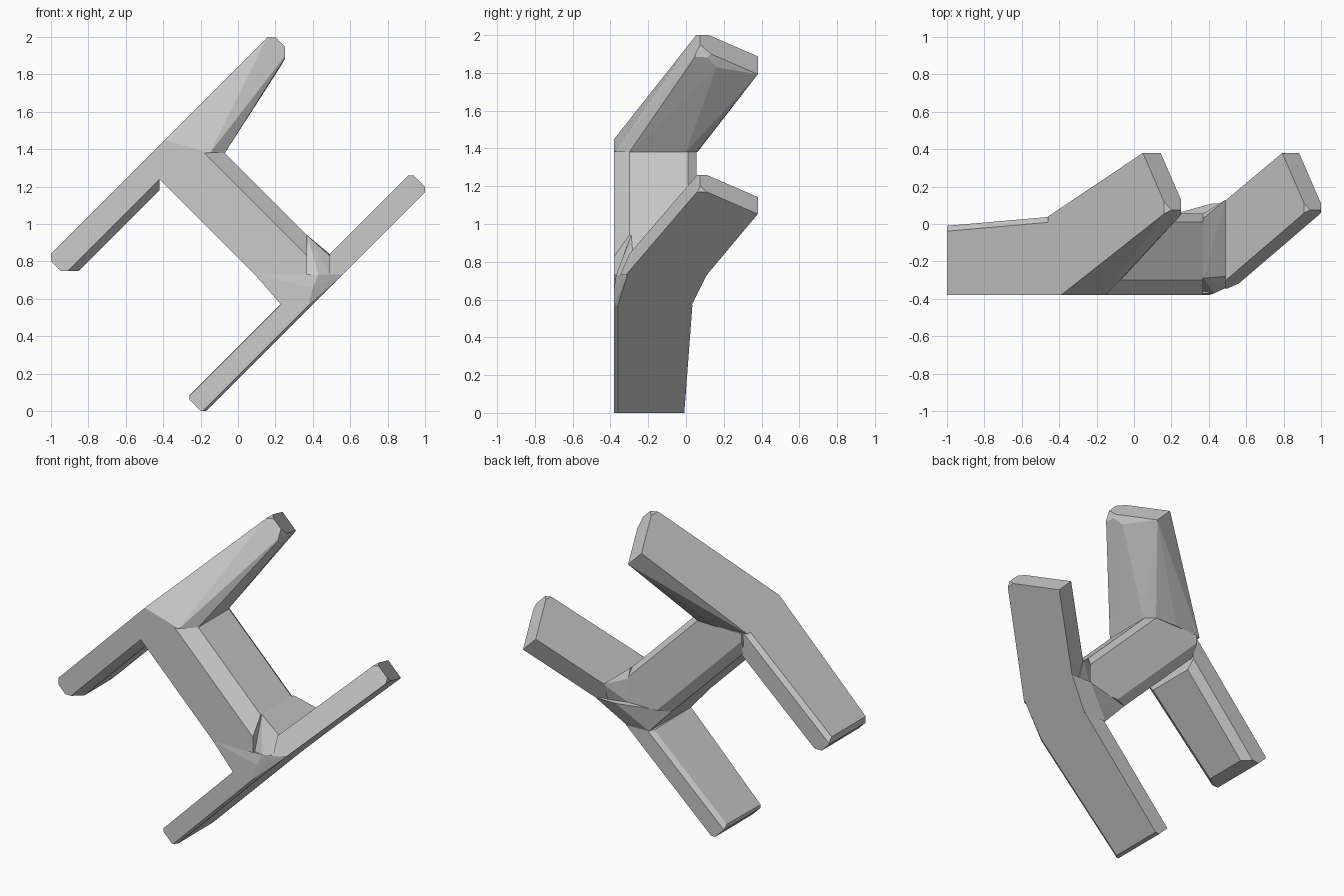
import bpy, bmesh
from mathutils import Vector

if "Cube" in bpy.data.objects:
    bpy.data.objects.remove(bpy.data.objects["Cube"])


def diag(s, k, y):
    """Diagonal frame: s = x + z runs along the plates, k = z - x runs along the bar."""
    return Vector(((s - k) / 2, y, (s + k) / 2))


def clip(bm, axis, limit, sign):
    no = Vector((0, 0, 0))
    no[axis] = sign
    co = Vector((0, 0, 0))
    co[axis] = limit
    geom = bm.verts[:] + bm.edges[:] + bm.faces[:]
    bmesh.ops.bisect_plane(bm, geom=geom, dist=1e-5, plane_co=co, plane_no=no, clear_outer=True)


def hull(bm):
    res = bmesh.ops.convex_hull(bm, input=bm.verts[:])
    junk = {g for g in res["geom_interior"] + res["geom_unused"] if isinstance(g, bmesh.types.BMVert)}
    bmesh.ops.delete(bm, geom=list(junk), context='VERTS')


def part(name, pts, lo=(-1, -.38, 0), hi=(1, .38, 2)):
    """Convex solid through the points, trimmed to an axis-aligned box."""
    bm = bmesh.new()
    for p in pts:
        bm.verts.new(p)
    hull(bm)
    for a in range(3):
        clip(bm, a, lo[a], -1)
        clip(bm, a, hi[a], 1)
    pts = [v.co.copy() for v in bm.verts]
    bm.free()
    # Re-hull the trimmed points to close the cut ends
    bm = bmesh.new()
    for p in pts:
        bm.verts.new(p)
    bmesh.ops.remove_doubles(bm, verts=bm.verts[:], dist=1e-4)
    hull(bm)
    bmesh.ops.dissolve_limit(bm, angle_limit=0.02, verts=bm.verts[:], edges=bm.edges[:])
    bmesh.ops.recalc_face_normals(bm, faces=bm.faces[:])
    me = bpy.data.meshes.new(name)
    bm.to_mesh(me)
    bm.free()
    ob = bpy.data.objects.new(name, me)
    bpy.context.collection.objects.link(ob)
    return ob


def leg(section, s0, s1, flare):
    """Sweep a (k, y) section along s, widening the back edge."""
    a = [diag(s0, k, y) for k, y in section]
    b = [diag(s1, k, y + flare if y > -.2 else y) for k, y in section]
    return a + b


# Rounded-off end shared by both raised arms, as (s, y)
TIP = [(2.15, .05), (2.2, .075), (1.935, .38)]


def tip(k0, k1):
    return [diag(s, k, y) for k in (k0, k1) for s, y in TIP]


# Straight lower legs of the two plates
part("upper_plate_leg",
     leg([(1.84, -.38), (1.66, -.38), (1.60, -.33), (1.60, -.06), (1.65, -.01),
          (1.81, -.01), (1.84, -.04)], -.2, .95, .05),
     lo=(-1, -.38, .75), hi=(-.42, .38, 1.38))
part("lower_plate_leg",
     leg([(.34, -.38), (.19, -.38), (.17, -.36), (.17, -.01), (.32, -.01), (.345, -.04)],
         -.2, 1.0, .045),
     lo=(-.26, -.38, 0), hi=(1, .38, .57))

# Upper arm, thickening down to the bar
part("upper_plate_arm",
     tip(1.84, 1.65) + [Vector(p) for p in (
         (-.46, -.38, 1.38), (-.39, -.38, 1.45), (-.15, -.38, 1.38), (-.07, -.30, 1.38),
         (-.07, 0, 1.38), (-.12, .055, 1.38), (-.27, .06, 1.38), (-.46, .04, 1.38),
         (.22, .16, 1.83))],
     lo=(-1, -.38, 1.38), hi=(.25, .38, 2))

# Lower arm: flat slanted plate
part("lower_plate_arm",
     tip(.17, .35) + [diag(s, k, y) for k in (.17, .35) for s, y in ((1.1, -.40), (1.1, .03))],
     lo=(.49, -.38, .73), hi=(1, .38, 1.26))

# Connecting bar with chamfered edges
BAR = [(.82, -.38), (1.2, -.38), (1.31, -.30), (1.31, .01), (1.26, .055), (.9, .055), (.82, .02)]
part("connecting_bar", [diag(s, k, y) for k in (.1, 1.95) for s, y in BAR],
     lo=(-.43, -.38, .73), hi=(.37, .38, 1.38))

# Joint between bar and lower plate
part("lower_joint", [Vector(p) for p in (
    (.23, -.38, .57), (.38, -.38, .57), (.40, -.36, .57), (.40, .03, .57), (.24, .03, .57),
    (.09, -.38, .73), (.40, -.38, .66), (.43, -.37, .73), (.56, -.31, .73),
    (.56, .11, .73), (.42, .11, .73), (.09, .02, .73))])
part("corner_gusset", [Vector(p) for p in (
    (.37, -.36, .73), (.43, -.37, .73), (.49, -.34, .73), (.37, -.29, .94), (.49, -.28, .83),
    (.49, .13, .84), (.49, .09, .73), (.37, .03, .94), (.37, .055, .88), (.37, .055, .73))])
